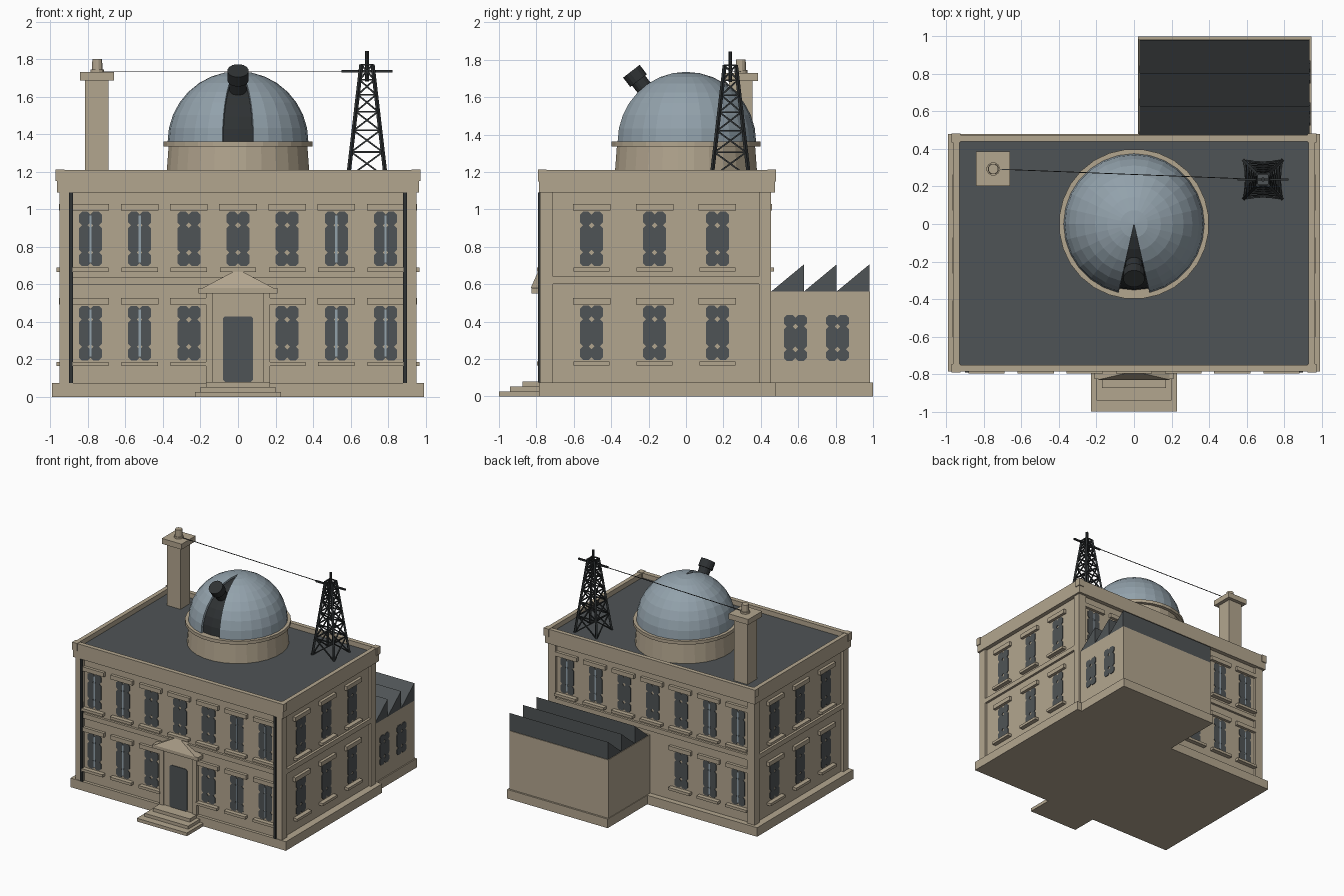
import bpy, bmesh, math
from mathutils import Vector

if "Cube" in bpy.data.objects:
    bpy.data.objects.remove(bpy.data.objects["Cube"])


def material(name, rgb):
    m = bpy.data.materials.new(name)
    m.diffuse_color = (*rgb, 1)
    m.use_nodes = True
    m.node_tree.nodes["Principled BSDF"].inputs["Base Color"].default_value = m.diffuse_color
    return m


STONE = material("tan stone", (0.45, 0.38, 0.275))
SLATE = material("slate grey", (0.078, 0.088, 0.092))
IRON = material("dark iron", (0.028, 0.032, 0.034))
DOME = material("blue grey metal", (0.29, 0.36, 0.41))


def finish(name, bm, mat):
    bmesh.ops.recalc_face_normals(bm, faces=bm.faces)
    me = bpy.data.meshes.new(name)
    bm.to_mesh(me)
    bm.free()
    me.materials.append(mat)
    ob = bpy.data.objects.new(name, me)
    bpy.context.collection.objects.link(ob)
    return ob


def prism(bm, bottom, top):
    """Closed solid between two matching loops."""
    a = [bm.verts.new(p) for p in bottom]
    b = [bm.verts.new(p) for p in top]
    n = len(a)
    bm.faces.new(a)
    bm.faces.new(b)
    for i in range(n):
        bm.faces.new((a[i], a[(i + 1) % n], b[(i + 1) % n], b[i]))


def add_box(bm, x0, x1, y0, y1, z0, z1):
    q = ((x0, y0), (x1, y0), (x1, y1), (x0, y1))
    prism(bm, [(x, y, z0) for x, y in q], [(x, y, z1) for x, y in q])


def boxes(name, mat, *items):
    bm = bmesh.new()
    for it in items:
        add_box(bm, *it)
    return finish(name, bm, mat)


def bar(bm, p, q, r0, r1=None, sides=4):
    """Straight rod between two points."""
    p, q = Vector(p), Vector(q)
    rot = (q - p).to_track_quat('Z', 'Y')
    r1 = r0 if r1 is None else r1

    def ring(c, r):
        return [c + rot @ Vector((r * math.cos(t), r * math.sin(t), 0))
                for t in (math.tau * (i + 0.5) / sides for i in range(sides))]
    prism(bm, ring(p, r0), ring(q, r1))


def rods(name, mat, *items):
    bm = bmesh.new()
    for it in items:
        bar(bm, *it)
    return finish(name, bm, mat)


# main block, plinth, roof and parapet
boxes("plinth", STONE, (-0.99, 0.99, -0.785, 0.48, 0, 0.075))
boxes("main_walls", STONE, (-0.93, 0.93, -0.76, 0.435, 0.07, 1.16))
boxes("corner_piers", STONE, *[(*x, *y, 0.07, 1.1) for x in ((-0.95, -0.88), (0.88, 0.95))
                               for y in ((-0.78, -0.71), (0.39, 0.455))])
boxes("belt_course", STONE, (-0.949, 0.949, -0.779, 0.454, 0.60, 0.64))
boxes("parapet", STONE,
      (-0.965, 0.965, -0.787, -0.75, 1.09, 1.21), (-0.965, 0.965, 0.44, 0.475, 1.09, 1.21),
      (-0.965, -0.93, -0.75, 0.44, 1.09, 1.21), (0.93, 0.965, -0.75, 0.44, 1.09, 1.21))
boxes("parapet_corners", STONE, *[(*x, *y, 1.15, 1.213) for x in ((-0.972, -0.925), (0.925, 0.972))
                                  for y in ((-0.792, -0.745), (0.435, 0.482))])
boxes("flat_roof", SLATE, (-0.93, 0.93, -0.75, 0.44, 1.155, 1.17))
boxes("drainpipes", IRON, *[(s * 0.89 - 0.01, s * 0.89 + 0.01, -0.792, -0.775, 0.075, 1.09) for s in (-1, 1)])

# windows: (u along wall, d outward, z) mapped onto each wall
WALLS = {
    "front": lambda u, d, z: (u, -0.76 - d, z),
    "back": lambda u, d, z: (u, 0.435 + d, z),
    "right": lambda u, d, z: (0.93 + d, u, z),
    "left": lambda u, d, z: (-0.93 - d, u, z),
    "annex": lambda u, d, z: (0.935 + d, u, z),
}


def plate(bm, at, u0, u1, z0, z1, d, c=0.0):
    """Thin plate on a wall; c chamfers the corners."""
    pts = [(u0 + c, z0), (u1 - c, z0), (u1, z0 + c), (u1, z1 - c),
           (u1 - c, z1), (u0 + c, z1), (u0, z1 - c), (u0, z0 + c)]
    if not c:
        pts = pts[0:1] + pts[1:2] + pts[4:6]
    prism(bm, [at(u, -0.01, z) for u, z in pts], [at(u, d, z) for u, z in pts])


def windows(wall, spots, trim=True, height=0.29):
    at = WALLS[wall]
    panes, trims, glints = bmesh.new(), bmesh.new(), bmesh.new()
    for u, z in spots:
        rows = (0, 0.25, 0.75, 1)
        for a, b in zip(rows, rows[1:]):
            for s in (-0.061, 0):
                plate(panes, at, u + s, u + s + 0.061, z + a * height, z + b * height, 0.005, 0.015)
        if trim:
            plate(trims, at, u - 0.1, u + 0.1, z + 0.297, z + 0.332, 0.024)
            plate(trims, at, u - 0.097, u + 0.097, z - 0.03, z - 0.008, 0.036)
        if wall in ("front", "back") and abs(u) > 0.4:
            plate(glints, at, u - 0.006, u + 0.006, z + 0.02, z + height - 0.02, 0.007)
    for part, bm, mat in (("window_panes", panes, SLATE), ("sills_and_lintels", trims, STONE),
                          ("window_glints", glints, DOME)):
        if bm.verts:
            finish(f"{wall}_{part}", bm, mat)
        else:
            bm.free()


cols = [0.262 * i for i in range(-3, 4)]
low, high = 0.195, 0.697
windows("front", [(u, z) for u in cols for z in (low, high) if z == high or abs(u) > 0.1])
windows("back", [(u, z) for u in cols for z in (low, high) if z == high or u < -0.1])
for side in ("left", "right"):
    windows(side, [(u, z) for u in (-0.505, -0.168, 0.168) for z in (low, high)])
windows("annex", [(0.585, 0.19), (0.81, 0.19)], False, 0.245)

# entrance: surround, door, pediment and steps
boxes("door_surround", STONE, (-0.17, 0.17, -0.779, -0.75, 0.07, 0.555),
      (-0.17, -0.133, -0.79, -0.75, 0.07, 0.555), (0.133, 0.17, -0.79, -0.75, 0.07, 0.555),
      (-0.21, 0.21, -0.825, -0.75, 0.55, 0.58))
bm = bmesh.new()
plate(bm, lambda u, d, z: (u, -0.779 - d, z), -0.08, 0.08, 0.08, 0.43, 0.005, 0.012)
finish("door", bm, SLATE)
bm = bmesh.new()
prism(bm, [(-0.19, -0.83, 0.58), (0.19, -0.83, 0.58), (0.02, -0.79, 0.67), (-0.02, -0.79, 0.67)],
      [(-0.19, -0.755, 0.58), (0.19, -0.755, 0.58), (0.02, -0.755, 0.67), (-0.02, -0.755, 0.67)])
finish("pediment", bm, STONE)
boxes("entrance_steps", STONE, (-0.23, 0.23, -1, -0.77, 0, 0.027),
      (-0.2, 0.2, -0.94, -0.77, 0.027, 0.053), (-0.17, 0.17, -0.875, -0.77, 0.053, 0.08))

# rear annex with sawtooth roof
boxes("annex_plinth", STONE, (0.02, 0.945, 0.44, 1.0, 0, 0.075))
boxes("annex_walls", STONE, (0.025, 0.935, 0.43, 0.985, 0.07, 0.56))
bm = bmesh.new()
for i in range(3):
    y0, y1 = 0.455 + i * 0.175, 0.455 + (i + 1) * 0.175
    tri = ((y0, 0.56), (y1, 0.56), (y1, 0.705))
    prism(bm, [(0.03, y, z) for y, z in tri], [(0.935, y, z) for y, z in tri])
finish("sawtooth_roof", bm, SLATE)

# observatory drum, ring and dome with open slit at the front
N, RINGS, R, ZC = 28, 8, 0.375, 1.36
rods("dome_drum", STONE, ((0, 0, 1.165), (0, 0, 1.335), 0.385, 0.372, N))
rods("dome_ring", STONE, ((0, 0, 1.335), (0, 0, 1.362), 0.4, 0.4, N))


def dome(name, r, mat, slit):
    bm = bmesh.new()
    top = bm.verts.new((0, 0, ZC + r))
    grid = []
    for j in range(RINGS):
        e = math.pi / 2 * j / RINGS
        grid.append([bm.verts.new((r * math.cos(e) * math.sin(math.tau * i / N),
                                   -r * math.cos(e) * math.cos(math.tau * i / N),
                                   ZC + r * math.sin(e))) for i in range(N)])
    for i in range(N):
        if slit and i in (0, N - 1):
            continue
        k = (i + 1) % N
        for a, b in zip(grid, grid[1:]):
            bm.faces.new((a[i], a[k], b[k], b[i]))
        bm.faces.new((grid[-1][i], grid[-1][k], top))
    return finish(name, bm, mat)


shell = dome("dome_shell", R, DOME, True)
sol = shell.modifiers.new("thickness", 'SOLIDIFY')
sol.thickness = 0.015
dome("dome_interior", 0.352, IRON, False)

# telescope pointing up and forward
axis, c = Vector((0, -0.611, 0.791)), Vector((0, 0, ZC))
rods("telescope", IRON, (c + axis * 0.25, c + axis * 0.45, 0.045, 0.045, 16),
     (c + axis * 0.415, c + axis * 0.478, 0.057, 0.057, 16))

# chimney with cap and pot
boxes("chimney", STONE, (-0.815, -0.69, 0.23, 0.355, 1.16, 1.69), (-0.842, -0.66, 0.202, 0.385, 1.685, 1.73))
rods("chimney_pot", STONE, ((-0.75, 0.293, 1.725), (-0.75, 0.293, 1.745), 0.036, 0.036, 12),
     ((-0.75, 0.293, 1.74), (-0.75, 0.293, 1.8), 0.029, 0.027, 12))

# lattice mast
TX, TY = 0.687, 0.237


def corner(i, z):
    h = 0.1 + (0.03 - 0.1) * (z - 1.17) / 0.6
    sx, sy = ((-1, -1), (1, -1), (1, 1), (-1, 1))[i % 4]
    return (TX + sx * h, TY + sy * h, z)


bm = bmesh.new()
levels = (1.17, 1.305, 1.42, 1.52, 1.61, 1.69, 1.77)
for i in range(4):
    bar(bm, corner(i, 1.165), corner(i, 1.77), 0.011)
    for a, b in zip(levels, levels[1:]):
        bar(bm, corner(i, a), corner(i + 1, b), 0.006)
        bar(bm, corner(i + 1, a), corner(i, b), 0.006)
        bar(bm, corner(i, b), corner(i + 1, b), 0.006)
finish("lattice_mast", bm, IRON)
rods("mast_top", IRON, ((TX, TY, 1.68), (TX, TY, 1.843), 0.011, 0.011, 8),
     ((TX - 0.135, TY, 1.735), (TX + 0.135, TY, 1.735), 0.009))
rods("aerial_wire", IRON, ((-0.75, 0.293, 1.735), (TX, TY, 1.735), 0.003))
